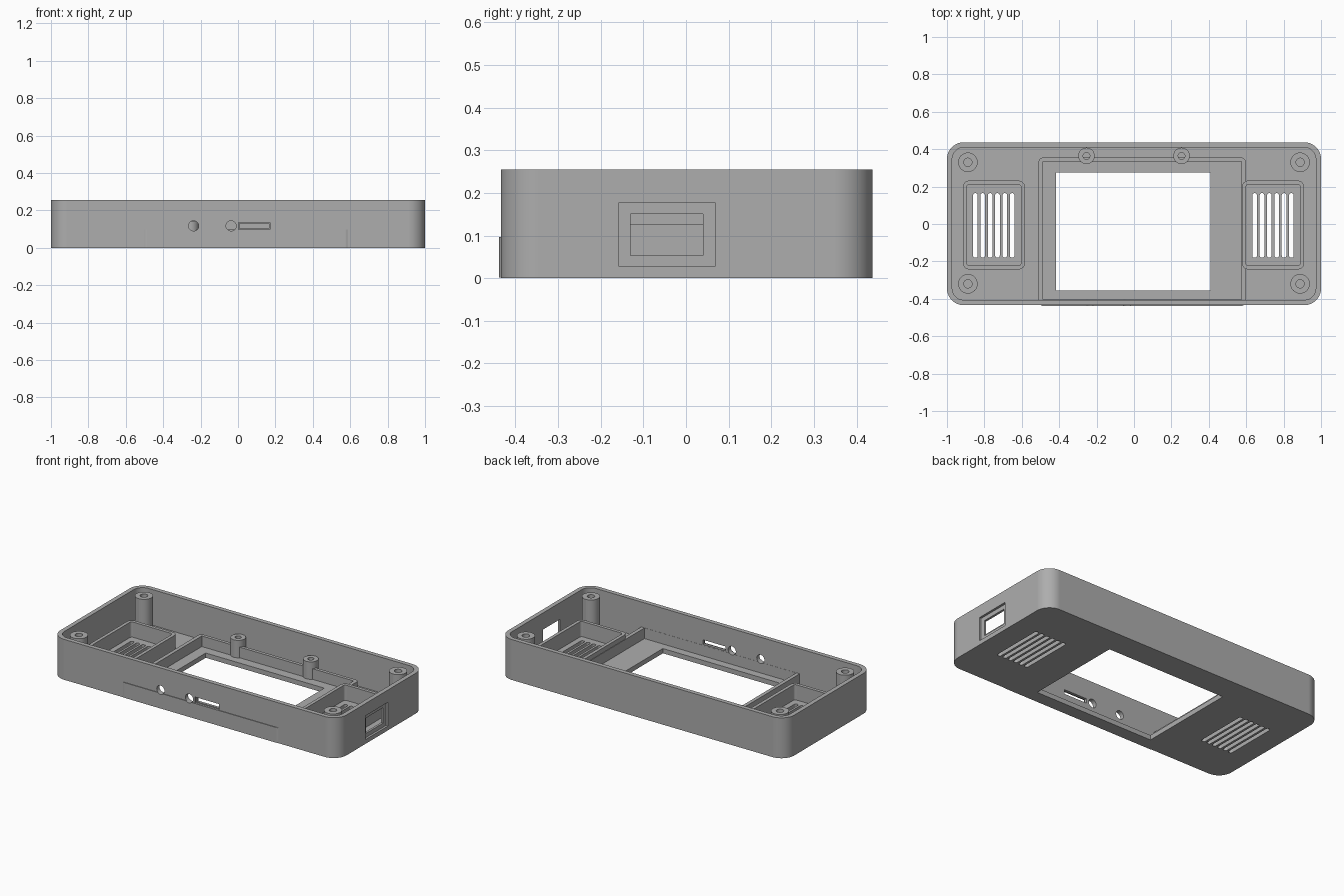
import bpy, bmesh
from math import cos, sin, pi, radians

default = bpy.data.objects.get("Cube")
if default:
    bpy.data.objects.remove(default, do_unlink=True)

grey = bpy.data.materials.new("matte grey")
grey.use_nodes = True
COLOUR = (0.42, 0.42, 0.42, 1)
grey.diffuse_color = COLOUR
grey.node_tree.nodes["Principled BSDF"].inputs["Base Color"].default_value = COLOUR

AXES = {"x": lambda u, v, w: (w, u, v),
        "y": lambda u, v, w: (u, w, v),
        "z": lambda u, v, w: (u, v, w)}


def prism(name, u, v, w, r=0, axis="z", steps=10):
    """Rounded rectangle u by v, extruded over w along the given axis."""
    outline = []
    corners = [(u[1], v[1], -1, -1), (u[0], v[1], 1, -1),
               (u[0], v[0], 1, 1), (u[1], v[0], -1, 1)]
    for q, (cu, cv, su, sv) in enumerate(corners):
        for i in range(steps + 1 if r else 1):
            a = (q + i / steps) * pi / 2
            outline.append((cu + su * r + r * cos(a), cv + sv * r + r * sin(a)))
    bm = bmesh.new()
    rings = [[bm.verts.new(AXES[axis](p, q, h)) for p, q in outline] for h in w]
    bm.faces.new(rings[0])
    bm.faces.new(rings[1])
    for i in range(len(outline)):
        j = (i + 1) % len(outline)
        bm.faces.new((rings[0][i], rings[0][j], rings[1][j], rings[1][i]))
    bmesh.ops.remove_doubles(bm, verts=bm.verts, dist=0.00001)
    bmesh.ops.recalc_face_normals(bm, faces=bm.faces)
    mesh = bpy.data.meshes.new(name)
    bm.to_mesh(mesh)
    bm.free()
    mesh.materials.append(grey)
    obj = bpy.data.objects.new(name, mesh)
    bpy.context.collection.objects.link(obj)
    return obj


def disc(name, u, v, r, w, axis="z"):
    return prism(name, (u - r, u + r), (v - r, v + r), w, r * 0.9999, axis, 8)


def activate(obj):
    bpy.ops.object.select_all(action="DESELECT")
    obj.select_set(True)
    bpy.context.view_layer.objects.active = obj


def carve(obj, cutters):
    """Subtract every cutter, then remove the cutters."""
    activate(obj)
    for cutter in cutters:
        cutter.hide_render = True
        mod = obj.modifiers.new("cut", "BOOLEAN")
        mod.operation, mod.solver, mod.object = "DIFFERENCE", "EXACT", cutter
        bpy.ops.object.modifier_apply(modifier=mod.name)
        bpy.data.objects.remove(cutter, do_unlink=True)


def finish(obj):
    activate(obj)
    bpy.ops.object.shade_smooth_by_angle(angle=radians(30))
    obj.modifiers.new("flat walls", "WEIGHTED_NORMAL").keep_sharp = True


FLOOR = 0.03


def front_openings():
    """Two round holes and a recessed slot through the front wall."""
    through = (-0.5, -0.37)
    return [disc("hole_cut", -0.237, 0.117, 0.027, through, "y"),
            disc("hole_cut", -0.037, 0.117, 0.027, through, "y"),
            prism("slot_recess", (0.002, 0.172), (0.098, 0.136), (-0.5, -0.423), 0, "y"),
            prism("slot_cut", (0.008, 0.166), (0.103, 0.131), through, 0, "y")]


# Outer shell: tray with window, grilles and ports
shell = prism("shell", (-1, 1), (-0.434, 0.437), (0, 0.255), 0.09, steps=14)
cuts = [prism("cavity", (-0.972, 0.972), (-0.406, 0.409), (FLOOR, 0.4), 0.062, steps=14),
        prism("window", (-0.418, 0.41), (-0.355, 0.275), (-0.1, 0.1)),
        prism("port_recess", (-0.157, 0.068), (0.027, 0.177), (0.986, 1.1), 0, "x"),
        prism("port_cut", (-0.13, 0.04), (0.053, 0.15), (0.9, 1.1), 0, "x")]
for first in (-0.848, 0.645):
    for i in range(6):
        x = first + i * 0.0393
        cuts.append(prism("grille_slot", (x - 0.0125, x + 0.0125), (-0.18, 0.165),
                          (-0.1, 0.1), 0.012, steps=5))
carve(shell, cuts + front_openings())
finish(shell)

# Low frame around the screen, standing slightly proud of the front wall
frame = prism("screen_frame", (-0.51, 0.597), (-0.438, 0.355), (0.001, 0.097), 0.024)
carve(frame, [prism("frame_inside", (-0.487, 0.574), (-0.405, 0.334), (-0.1, 0.3))]
      + front_openings())
finish(frame)

# Speaker boxes: open rounded walls around each grille
for side, x0, x1 in (("right", -0.915, -0.583), ("left", 0.577, 0.91)):
    box = prism(side + "_speaker_box", (x0, x1), (-0.243, 0.232), (0.02, 0.126), 0.035)
    carve(box, [prism("box_inside", (x0 + 0.021, x1 - 0.021), (-0.222, 0.211),
                      (-0.1, 0.3), 0.014)])
    finish(box)


def screw_post(name, x, y, r, hole, top):
    post = disc(name, x, y, r, (0.02, top))
    carve(post, [disc("screw_hole", x, y, hole, (0.05, 0.4))])
    finish(post)


# Screw posts: four tall corners, two short ones behind the screen
for side, s in (("right", -1), ("left", 1)):
    screw_post("back_" + side + "_post", s * 0.888, 0.33, 0.052, 0.022, 0.246)
    screw_post("front_" + side + "_post", s * 0.888, -0.32, 0.052, 0.022, 0.246)
    screw_post("screen_" + side + "_post", s * 0.254, 0.364, 0.044, 0.018, 0.14)
